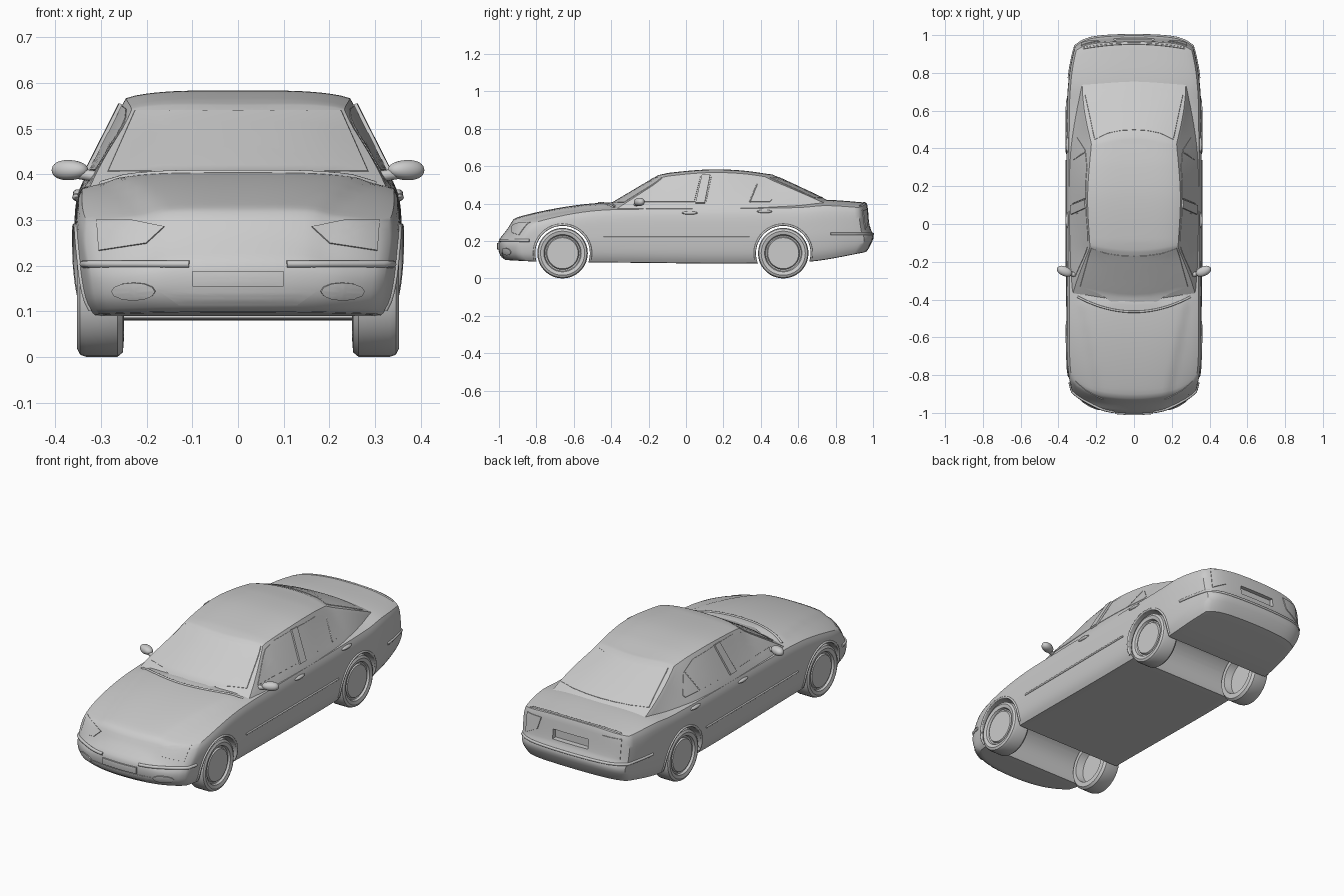
import bpy, bmesh, math
from mathutils import Vector, Matrix

cube = bpy.data.objects.get("Cube")
if cube:
    bpy.data.objects.remove(cube)


def curve_at(keys, x):
    """Smooth interpolation through (x, value) keys, constant outside."""
    if x <= keys[0][0]:
        return keys[0][1]
    if x >= keys[-1][0]:
        return keys[-1][1]
    i = max(k for k in range(len(keys) - 1) if keys[k][0] <= x)

    def slope(k):
        a, b = keys[max(k - 1, 0)], keys[min(k + 1, len(keys) - 1)]
        return (b[1] - a[1]) / (b[0] - a[0])
    (x0, v0), (x1, v1) = keys[i], keys[i + 1]
    h = x1 - x0
    s = (x - x0) / h
    a, b = slope(i) * h, slope(i + 1) * h
    return v0 + s * (a + s * (3 * (v1 - v0) - 2 * a - b + s * (2 * (v0 - v1) + a + b)))


def mix(a, b, f):
    return a + (b - a) * f


def add_mesh(name, bm):
    bmesh.ops.recalc_face_normals(bm, faces=bm.faces)
    mesh = bpy.data.meshes.new(name)
    bm.to_mesh(mesh)
    bm.free()
    ob = bpy.data.objects.new(name, mesh)
    bpy.context.collection.objects.link(ob)
    return ob


def box_shell(name, counts, place):
    """Gridded box surface whose (u, t, w) coordinates are shaped by place()."""
    bm, verts = bmesh.new(), {}

    def vert(key):
        if key not in verts:
            u, t, w = (k / n for k, n in zip(key, counts))
            verts[key] = bm.verts.new(place(2 * u - 1, t, w))
        return verts[key]
    for axis in range(3):
        p, q = [a for a in range(3) if a != axis]
        for side in (0, counts[axis]):
            for i in range(counts[p]):
                for j in range(counts[q]):
                    quad = []
                    for di, dj in ((0, 0), (1, 0), (1, 1), (0, 1)):
                        key = [side] * 3
                        key[p], key[q] = i + di, j + dj
                        quad.append(vert(tuple(key)))
                    bm.faces.new(quad)
    return add_mesh(name, bm)


def apply_modifier(ob, kind, **settings):
    mod = ob.modifiers.new(kind.title(), kind)
    for key, value in settings.items():
        setattr(mod, key, value)
    bpy.context.view_layer.objects.active = ob
    bpy.ops.object.modifier_apply(modifier=mod.name)


# Lower body: hood, flanks, bumpers and boot in one shell
TOP = [(-.95, .295), (-.89, .322), (-.67, .37), (-.46, .395), (-.2, .4), (.6, .41), (.75, .42), (.97, .405)]
FLOOR = [(-1, .1), (-.75, .088), (-.5, .085), (.62, .087), (1, .147)]
WIDTH = [(-.95, .305), (-.88, .33), (-.75, .352), (-.5, .356), (.6, .356), (.8, .342), (.97, .308)]
NOSE = [(0, -.97), (.12, -.992), (.3, -1.003), (.52, -1), (.64, -.982), (1, -.925)]
TAIL = [(0, .967), (.25, 1.002), (.36, 1), (.44, .988), (1, .968)]
FLANK = [(0, .91), (.15, .965), (.4, .995), (.6, 1), (.8, .998), (.92, .985), (1, .965)]
CROWN = [(-.95, .05), (-.5, .03), (.5, .03), (1, .028)]


def body_place(u, t, w):
    front = curve_at(NOSE, w) + .05 * u * u + .05 * u ** 6
    back = curve_at(TAIL, w) - .018 * u * u - .03 * u ** 8
    y = mix(front, back, t)
    x = u * curve_at(WIDTH, y) * curve_at(FLANK, w)
    low = curve_at(FLOOR, y)
    top = curve_at(TOP, y) - curve_at(CROWN, y) * abs(u) ** 3
    if y < -.4:
        edge = mix(.3, .19, (-.4 - y) / .55)
        top += .009 * min(max((edge - abs(x)) / .03, 0), 1)
    return x, y, mix(low, top, w)


body = box_shell("body", (34, 80, 16), body_place)
apply_modifier(body, "SMOOTH", factor=.5, iterations=2)

# Cabin with raked windscreen and rear window
ROOF = [(-.16, .55), (-.08, .566), (.13, .583), (.3, .577), (.45, .557)]
BELT = [(-.46, .325), (-.2, .345), (.4, .345), (.7, .3), (.87, .26)]
RAIL = [(-.15, .232), (.15, .246), (.45, .224)]
REAR_SLOPE = [(0, .87), (.3, .755), (.65, .61), (1, .46)]


def cabin_place(u, t, w):
    front = mix(-.47, -.15, w) + mix(.08, .03, w) * u * u
    back = curve_at(REAR_SLOPE, w) - .04 * u * u
    y = mix(front, back, t)
    roof = curve_at(ROOF, y) - .016 * u ** 4
    return u * mix(curve_at(BELT, y), curve_at(RAIL, y), w), y, mix(.36, roof, w)


cabin = box_shell("cabin", (24, 48, 10), cabin_place)
apply_modifier(cabin, "SMOOTH", factor=.5, iterations=1)

# Wheel wells and number plate recess
AXLES = {"front": -.66, "rear": .52}
HUB = .135
turn = Matrix.Rotation(math.pi / 2, 4, "Y")


def cut_body(bm):
    cutter = add_mesh("cutter", bm)
    cutter.hide_render = True
    apply_modifier(body, "BOOLEAN", operation="DIFFERENCE", solver="EXACT", object=cutter)
    bpy.data.objects.remove(cutter)


for y in AXLES.values():
    bm = bmesh.new()
    bmesh.ops.create_cone(bm, cap_ends=True, segments=48, radius1=.146, radius2=.146,
                          depth=1, matrix=Matrix.Translation((0, y, HUB)) @ turn)
    cut_body(bm)
bm = bmesh.new()
bmesh.ops.create_cube(bm, size=1, matrix=Matrix.Translation((0, 1, .305)) @ Matrix.Diagonal((.21, .09, .05, 1)))
cut_body(bm)
bpy.context.view_layer.update()


def cast(origin, direction):
    """Nearest hit on body or cabin, with its normal."""
    origin, direction = Vector(origin), Vector(direction).normalized()
    hits = [ob.ray_cast(origin, direction)[:3] for ob in (body, cabin)]
    hits = [h for h in hits if h[0]]
    return min(hits, key=lambda h: (h[1] - origin).length) if hits else None


def project(view, a, b):
    """Surface point seen from a side; a is across, b is up."""
    for _ in range(30):
        origin, aim = {"front": ((a, -3, b), (0, 1, 0)), "rear": ((a, 3, b), (0, -1, 0)),
                       "left": ((3, a, b), (-1, 0, 0)), "right": ((-3, a, b), (1, 0, 0))}[view]
        hit = cast(origin, aim)
        if hit:
            return hit[1], hit[2]
        b -= .01
    return Vector(origin), Vector((0, 0, 1))


def panel(name, view, outline, lift):
    """Thin pad that follows the surface inside an outline."""
    loop = [Vector(p).lerp(Vector(q), k / 6)
            for p, q in zip(outline, outline[1:] + outline[:1]) for k in range(6)]
    centre = sum(loop, Vector((0, 0))) / len(loop)
    bm, rings = bmesh.new(), []
    for scale, height in ((1, -.002), (.985, lift), (.8, lift), (.6, lift), (.4, lift), (.2, lift)):
        ring = []
        for p in loop:
            point, normal = project(view, *centre.lerp(p, scale))
            ring.append(bm.verts.new(point + normal * height))
        rings.append(ring)
    for a, b in zip(rings, rings[1:]):
        for i in range(len(loop)):
            bm.faces.new((a[i - 1], a[i], b[i], b[i - 1]))
    bm.faces.new(rings[-1])
    return add_mesh(name, bm)


def strip(name, points, radius):
    data = bpy.data.curves.new(name, "CURVE")
    data.dimensions, data.bevel_depth, data.bevel_resolution = "3D", radius, 2
    data.use_fill_caps = True
    spline = data.splines.new("POLY")
    spline.points.add(len(points) - 1)
    for p, co in zip(spline.points, points):
        p.co = (*co, 1)
    ob = bpy.data.objects.new(name, data)
    bpy.context.collection.objects.link(ob)


def wrap(y, facing, z, start, end):
    """Points around a bumper, swept by angle in degrees from straight ahead."""
    points = []
    for k in range(25):
        a = math.radians(mix(start, end, k / 24))
        aim = Vector((-math.sin(a), -facing * math.cos(a), 0))
        hit = cast(Vector((0, y, z)) - aim * 3, aim)
        if hit:
            points.append(hit[1])
    return points


def mirrored(half):
    return half + [(-x, z) for x, z in reversed(half)]


# Glass, plate and intake across the middle
panel("windscreen", "front", mirrored([(.288, .405), (.228, .54)]), .002)
panel("rear_window", "rear", mirrored([(.262, .43), (.21, .54)]), .002)
panel("front_plate", "front", mirrored([(.1, .155), (.1, .188)]), .008)
panel("lower_intake", "front", mirrored([(.13, .113), (.18, .148)]), .002)
strip("rear_bumper_strip", wrap(.7, 1, .238, -78, 78), .007)
across = [k / 12 - 1 for k in range(25)]
strip("hood_rear_edge", [cast((.3 * u, -.465 + .08 * u * u, 2), (0, 0, -1))[1] for u in across], .006)
strip("boot_lip", [cast((.27 * u, .955 - .025 * u * u, 2), (0, 0, -1))[1] for u in across], .005)

# Wheel outline: (radius, distance from the car's centre line)
RIM = [(0, .343), (.083, .343), (.088, .334), (.095, .336), (.1, .347), (.118, .352), (.13, .346),
       (.135, .332), (.135, .264), (.125, .252), (.1, .25), (.092, .29), (0, .29)]

# Parts that come in left and right pairs
for side, s in (("left", 1), ("right", -1)):
    panel(side + "_front_window", side, [(-.28, .408), (-.12, .525), (-.05, .543), (.08, .55), (.045, .408)], .002)
    panel(side + "_rear_window", side, [(.105, .408), (.135, .55), (.3, .542), (.39, .505), (.46, .42), (.45, .408)], .002)
    panel(side + "_centre_pillar", side, [(.05, .4), (.1, .4), (.13, .552), (.085, .552)], .009)
    panel(side + "_headlight", "front", [(s * x, z) for x, z in
          ((.16, .285), (.2, .248), (.305, .232), (.31, .3), (.235, .3))], .003)
    panel(side + "_tail_light", "rear", [(s * x, z) for x, z in
          ((.18, .37), (.2, .305), (.28, .262), (.28, .365))], .004)
    ring = [k * math.pi / 6 for k in range(12)]
    panel(side + "_fog_light", "front", [(s * (.228 + .048 * math.cos(a)), .144 + .019 * math.sin(a))
                                         for a in ring], .005)
    strip(side + "_front_bumper_strip", wrap(-.7, -1, .203, s * 20, s * 68), .008)
    strip(side + "_side_moulding", [project(side, mix(-.44, .34, k / 20), .22)[0] for k in range(21)], .005)
    strip(side + "_quarter_bar", [project(side, mix(.34, .38, k / 4), mix(.408, .505, k / 4))[0]
                                  for k in range(5)], .004)
    for door, y, z in (("front", .02, .35), ("rear", .42, .358)):
        bm = bmesh.new()
        spot = project(side, y, z)[0]
        bmesh.ops.create_uvsphere(bm, u_segments=16, v_segments=8, radius=1,
                                  matrix=Matrix.Translation(spot) @ Matrix.Diagonal((.011, .042, .009, 1)))
        add_mesh(f"{side}_{door}_door_handle", bm)

    # Door mirror with its arm
    bm = bmesh.new()
    bmesh.ops.create_cube(bm, size=1)
    for v in bm.verts:
        v.co.z *= .75 if v.co.x < 0 else 1
    bmesh.ops.transform(bm, verts=bm.verts, matrix=Matrix.Translation((s * .368, -.25, .409)) @
                        Matrix.Diagonal((s, 1, 1, 1)) @ Matrix.Rotation(.4, 4, "Z") @
                        Matrix.Diagonal((.1, .06, .06, 1)))
    mirror = add_mesh(side + "_mirror", bm)
    apply_modifier(mirror, "SUBSURF", levels=3)
    strip(side + "_mirror_arm", [(s * .31, -.27, .395), (s * .36, -.255, .403)], .012)

    for end, y in AXLES.items():
        # Lathed wheel
        bm = bmesh.new()
        chain = [bm.verts.new((s * x, y, HUB + r)) for r, x in RIM]
        edges = [bm.edges.new(pair) for pair in zip(chain, chain[1:])]
        bmesh.ops.spin(bm, geom=chain + edges, cent=(0, y, HUB), axis=(1, 0, 0),
                       angle=math.tau, steps=36, use_duplicate=False)
        bmesh.ops.remove_doubles(bm, verts=bm.verts, dist=.0001)
        add_mesh(f"{side}_{end}_wheel", bm)
        # Arch lip
        arc = [math.radians(mix(-12, 192, k / 28)) for k in range(29)]
        strip(f"{side}_{end}_arch_lip", [project(side, y + .152 * math.cos(a), HUB + .152 * math.sin(a))[0]
                                         for a in arc], .006)

bpy.ops.object.select_all(action="DESELECT")
for ob in bpy.context.scene.objects:
    if ob.type == "MESH":
        ob.select_set(True)
        bpy.context.view_layer.objects.active = ob
bpy.ops.object.shade_smooth_by_angle(angle=math.radians(35))
